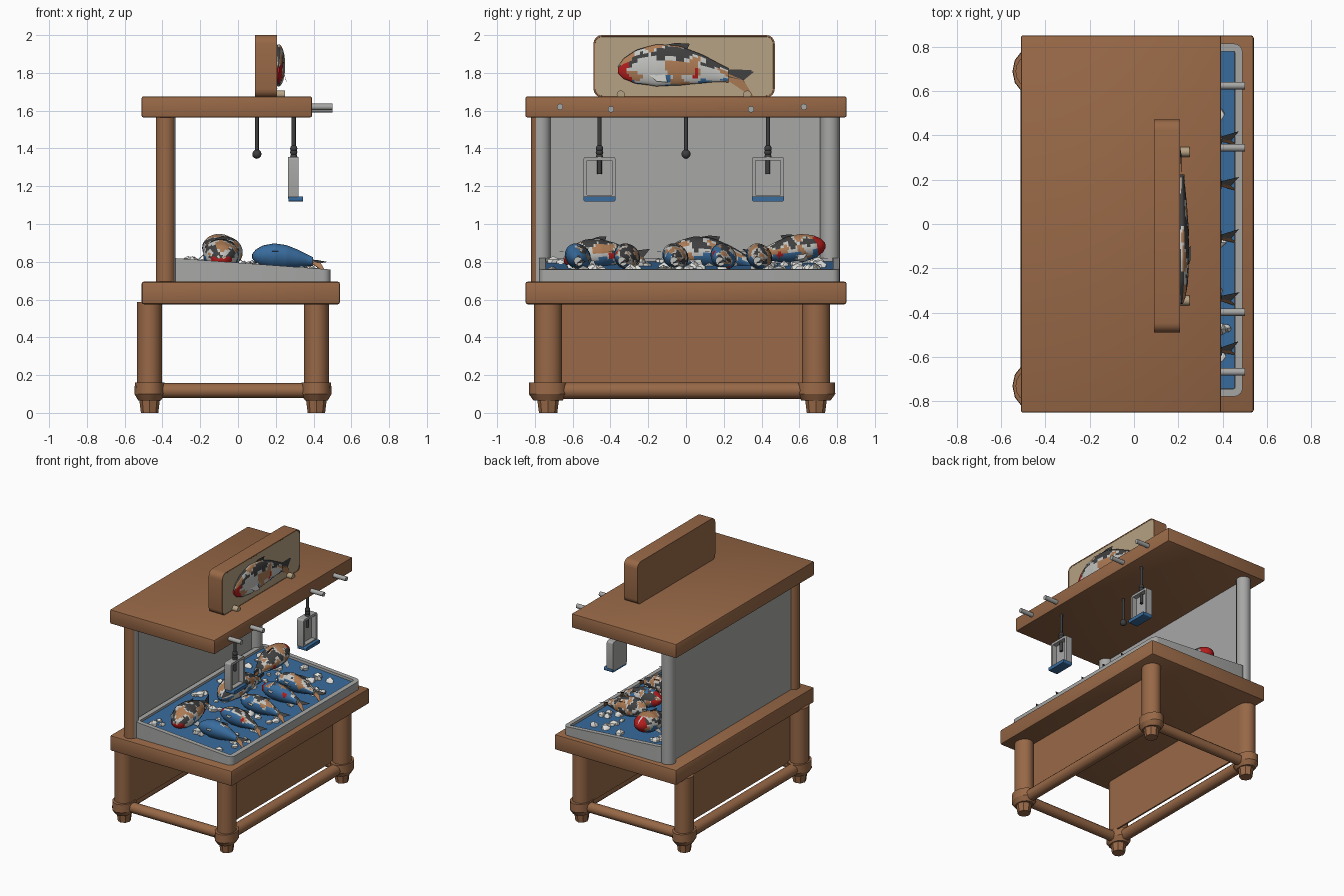
import bpy, bmesh, math, random
from mathutils import Vector, noise

random.seed(4)
cube = bpy.data.objects.get("Cube")
if cube:
    bpy.data.objects.remove(cube, do_unlink=True)


def material(name, r, g, b):
    m = bpy.data.materials.new(name)
    m.use_nodes = True
    m.diffuse_color = (r, g, b, 1)
    node = m.node_tree.nodes["Principled BSDF"]
    node.inputs["Base Color"].default_value = (r, g, b, 1)
    node.inputs["Roughness"].default_value = 0.8
    return m


WOOD = material("brown wood", .315, .14, .063)
GREY = material("light grey", .385, .39, .38)
DARK = material("dark grey", .05, .05, .05)
BLUE = material("water blue", .04, .15, .34)
WHITE = material("ice white", .75, .75, .73)
RED = material("red", .45, .012, .012)
ORANGE = material("orange tan", .42, .20, .09)
CREAM = material("cream", .47, .36, .23)
PALE = material("pale fish grey", .55, .55, .53)
made = []


def finish(name, bm, *mats):
    mesh = bpy.data.meshes.new(name)
    bmesh.ops.recalc_face_normals(bm, faces=bm.faces)
    bm.to_mesh(mesh)
    bm.free()
    for m in mats:
        mesh.materials.append(m)
    ob = bpy.data.objects.new(name, mesh)
    bpy.context.collection.objects.link(ob)
    made.append(ob)
    return ob


def box(name, x, y, z, mat, bevel=0):
    """Box from (low, high) ranges."""
    bm = bmesh.new()
    bmesh.ops.create_cube(bm, size=1)
    for v in bm.verts:
        v.co = [(a + b) / 2 + c * (b - a) for c, (a, b) in zip(v.co, (x, y, z))]
    if bevel:
        bmesh.ops.bevel(bm, geom=bm.edges[:], offset=bevel, segments=2,
                        profile=.5, affect='EDGES')
    return finish(name, bm, mat)


def rod(name, a, b, r, mat, r2=None, sides=12, stretch=1, other=None):
    """Round bar from a to b, optionally tapered or widened in y."""
    a, b = Vector(a), Vector(b)
    bm = bmesh.new()
    bmesh.ops.create_cone(bm, cap_ends=True, segments=sides, radius1=r,
                          radius2=r if r2 is None else r2, depth=(b - a).length)
    turn = (b - a).to_track_quat('Z', 'Y').to_matrix()
    for v in bm.verts:
        v.co = turn @ v.co
        v.co.y *= stretch
        v.co += (a + b) / 2
    return finish(name, bm, mat, other or mat)


def ball(name, c, r, mat, detail=2, jitter=0):
    bm = bmesh.new()
    bmesh.ops.create_icosphere(bm, subdivisions=detail, radius=r)
    for v in bm.verts:
        v.co = v.co * (1 + random.uniform(-jitter, jitter)) + Vector(c)
    return finish(name, bm, mat)


def slab(name, u, v, d, r, mat, axis='Z', slope=0, inset=None, inner=None):
    """Rounded rectangle extruded over range d, with an optional recessed face."""
    bm = bmesh.new()
    ring = []
    for k, (su, sv) in enumerate(((1, 1), (0, 1), (0, 0), (1, 0))):
        cu = u[su] - r if su else u[0] + r
        cv = v[sv] - r if sv else v[0] + r
        for i in range(5):
            t = (k + i / 4) * math.pi / 2
            ring.append((cu + r * math.cos(t), cv + r * math.sin(t)))
    low = [bm.verts.new((p, q, d[0])) for p, q in ring]
    high = [bm.verts.new((p, q, d[1] + slope * p)) for p, q in ring]
    bm.faces.new(low[::-1])
    top = bm.faces.new(high)
    for i in range(len(ring)):
        j = (i + 1) % len(ring)
        bm.faces.new((low[i], low[j], high[j], high[i]))
    bm.normal_update()
    if inset:
        bmesh.ops.inset_region(bm, faces=[top], thickness=inset[0])
        bmesh.ops.inset_region(bm, faces=[top], thickness=.001, depth=-inset[1])
        top.material_index = 1
    if axis == 'X':
        for w in bm.verts:
            w.co = w.co.zxy
    return finish(name, bm, mat, inner or mat)


PROFILE = [(0, .16), (.05, .48), (.16, .8), (.35, 1), (.55, .94), (.75, .7), (.9, .46), (1, .34)]


def girth(t):
    for (a, ra), (b, rb) in zip(PROFILE, PROFILE[1:]):
        if t <= b:
            return ra + (rb - ra) * (t - a) / (b - a)


def fish(name, loc, length, wide, high, yaw, seed, roll=0, pitch=0, bend=.1, blue=-.35, red=.5):
    """Fish along x, head at -x; irregular patches, red on the head below height red."""
    bm = bmesh.new()
    rings, sides, body = 40, 26, .8 * length
    mid = lambda t: -bend * length * (t - .4) ** 2 * 4

    def paint(t, a):
        up = math.sin(a)
        spot = Vector((t * 5, math.cos(a) * 1.1, up * 1.1 + seed * 7))
        n, m = noise.noise(spot), noise.noise(spot * 1.3 + Vector((9, 4, 2)))
        if red > -1 and (t < .12 + .1 * n and up < red
                         or abs(t - .7) + .2 * abs(up + .2) < .075 + .08 * m):
            return 2
        if up < blue + 1.2 * n:
            return 1
        if up > .25 + .6 * n and m > -.02:
            return 3
        return 4 if m < -.2 else 0
    grid = []
    for i in range(rings + 1):
        t = i / rings
        g = girth(t)
        grid.append([bm.verts.new((t * body - length / 2, wide * g * math.cos(a),
                                   high * g * math.sin(a) + mid(t)))
                     for a in (math.tau * k / sides for k in range(sides))])
    for i in range(rings):
        for k in range(sides):
            j = (k + 1) % sides
            f = bm.faces.new((grid[i][k], grid[i][j], grid[i + 1][j], grid[i + 1][k]))
            f.material_index = paint((i + .5) / rings, math.tau * (k + .5) / sides)
    bm.faces.new(grid[0]).material_index = 2 if red > -1 else 1
    bm.faces.new(grid[-1])

    # Tail lobes, back fin and side fins as thin flat faces
    def fin(points, mat):
        f = bm.faces.new([bm.verts.new((p * length - length / 2, q * wide, s * high + mid(p / .8)))
                          for p, q, s in points])
        f.material_index = mat
    for s in (1, -1):
        fin(((.77, 0, .2 * s), (.86, .1, .4 * s), (1, .3, .7 * s), (.91, 0, 0), (.77, 0, -.1 * s)),
            3 if s > 0 else 4)
        fin(((.22, .8 * s, -.4), (.28, 1.2 * s, -.75), (.36, 1.2 * s, -.8), (.34, .85 * s, -.4)), 0)
    fin(((.32, 0, .93), (.42, 0, 1.08), (.52, 0, 1.1), (.5, 0, .8)), 3)
    ob = finish(name, bm, PALE, BLUE, RED, DARK, ORANGE)
    ob.location = loc
    ob.rotation_euler = (roll, pitch, yaw)
    return ob


# Table frame: legs, feet, joints, rails and panels
LX, LY = (-.468, .415), (-.73, .688)
box("table_top", (-.51, .54), (-.85, .85), (.575, .695), WOOD, .012)
for x in LX:
    for y in LY:
        rod("leg", (x, y, .1), (x, y, .588), .066, WOOD, sides=16, stretch=1.12)
        rod("foot", (x, y, 0), (x, y, .08), .046, WOOD, .056, sides=8, stretch=1.05)
        rod("joint_lower", (x, y, .065), (x, y, .1), .06, WOOD, .08, sides=12, stretch=1.28)
        rod("joint_upper", (x, y, .1), (x, y, .162), .08, WOOD, .078, sides=12, stretch=1.28)
for x, inside in zip(LX, (.06, -.06)):
    rod("long_rail", (x, LY[0], .118), (x, LY[1], .118), .044, WOOD)
    box("skirt_panel", (x + inside - .006, x + inside + .006), LY, (.15, .58), WOOD)
for y in LY:
    rod("short_rail", (LX[0], y, .118), (LX[1], y, .118), .039, WOOD)

# Back wall and posts; the first post is grey on its inner face
box("back_panel", (-.40, -.38), (-.765, .76), (.69, 1.57), GREY)
post = rod("right_post", (-.383, -.768, .69), (-.383, -.768, 1.57), .052, WOOD, sides=24, other=GREY)
for p in post.data.polygons:
    p.material_index = int(p.normal.x > .1 and p.normal.y > -.5)
rod("left_post", (-.383, .762, .69), (-.383, .762, 1.57), .052, GREY, sides=16)

# Roof with hanging pegs
box("roof", (-.51, .392), (-.85, .85), (1.565, 1.675), WOOD, .008)
for y, z in ((-.667, 1.62), (-.397, 1.607), (.344, 1.607), (.624, 1.62)):
    rod("roof_peg", (.37, y, z), (.50, y, z), .017, GREY)

# Sloping tray of water and ice
slab("tray", (-.36, .49), (-.778, .813), (.69, .795), .04, GREY, slope=-.073,
     inset=(.035, .018), inner=BLUE)
for i in range(80):
    x, y = random.uniform(-.28, .43), random.uniform(-.71, .74)
    ball("ice_lump", (x, y, .777 - .073 * x), random.uniform(.02, .036), WHITE, 1, .2)

# Fish on the tray: front row with tails outward, back row lying lengthwise
for i, y in enumerate((-.566, -.317, -.053, .196, .39)):
    fish("front_fish", (.275, y, .822), .40, .074, .064, random.uniform(-.1, .1), i + .4,
         roll=-.8, pitch=.07, bend=.03, blue=(1.2, -.1, -.1, .4, -.2)[i],
         red=.9 if i in (1, 3) else -1)
fish("back_fish_right", (-.09, -.42, .85), .46, .095, .082, math.pi / 2, 1, bend=.05, pitch=-.12)
fish("back_fish_middle", (-.07, .17, .85), .58, .095, .085, math.pi / 2, 2.3, bend=.07, red=-1)
fish("back_fish_left", (-.10, .52, .86), .44, .09, .075, -math.pi / 2, 4.2, bend=.01,
     pitch=.14, red=1)

# Sign board with mounted fish
slab("sign_board", (-.49, .47), (1.67, 2.0), (.09, .207), .045, WOOD, 'X',
     inset=(.008, .001), inner=CREAM)
fish("sign_fish", (.215, .005, 1.84), .73, .035, .112, math.pi / 2, 5.3, bend=.05, blue=-.75)
for y in (-.345, .325):
    rod("sign_peg", (.2, y, 1.685), (.25, y, 1.685), .022, CREAM)

# Hanging scales and the middle hook
for y in (-.458, .434):
    rod("scale_rod", (.295, y, 1.34), (.295, y, 1.57), .011, DARK)
    for z in (1.355, 1.38, 1.4):
        ball("scale_bead", (.295, y, z), .02, DARK)
    slab("scale_case", (y - .085, y + .085), (1.135, 1.355), (.265, .32), .014, GREY, 'X',
         inset=(.018, .035), inner=GREY)
    slab("scale_base", (y - .085, y + .085), (1.12, 1.146), (.268, .345), .008, BLUE, 'X')
    rod("scale_needle", (.295, y, 1.265), (.295, y, 1.335), .012, DARK)
rod("middle_rod", (.10, 0, 1.37), (.10, 0, 1.57), .01, DARK)
ball("middle_weight", (.10, 0, 1.37), .025, DARK)

# Smooth shading that keeps hard edges
bpy.ops.object.select_all(action='DESELECT')
for ob in made:
    ob.select_set(True)
bpy.context.view_layer.objects.active = made[0]
bpy.ops.object.shade_smooth_by_angle(angle=math.radians(40))
